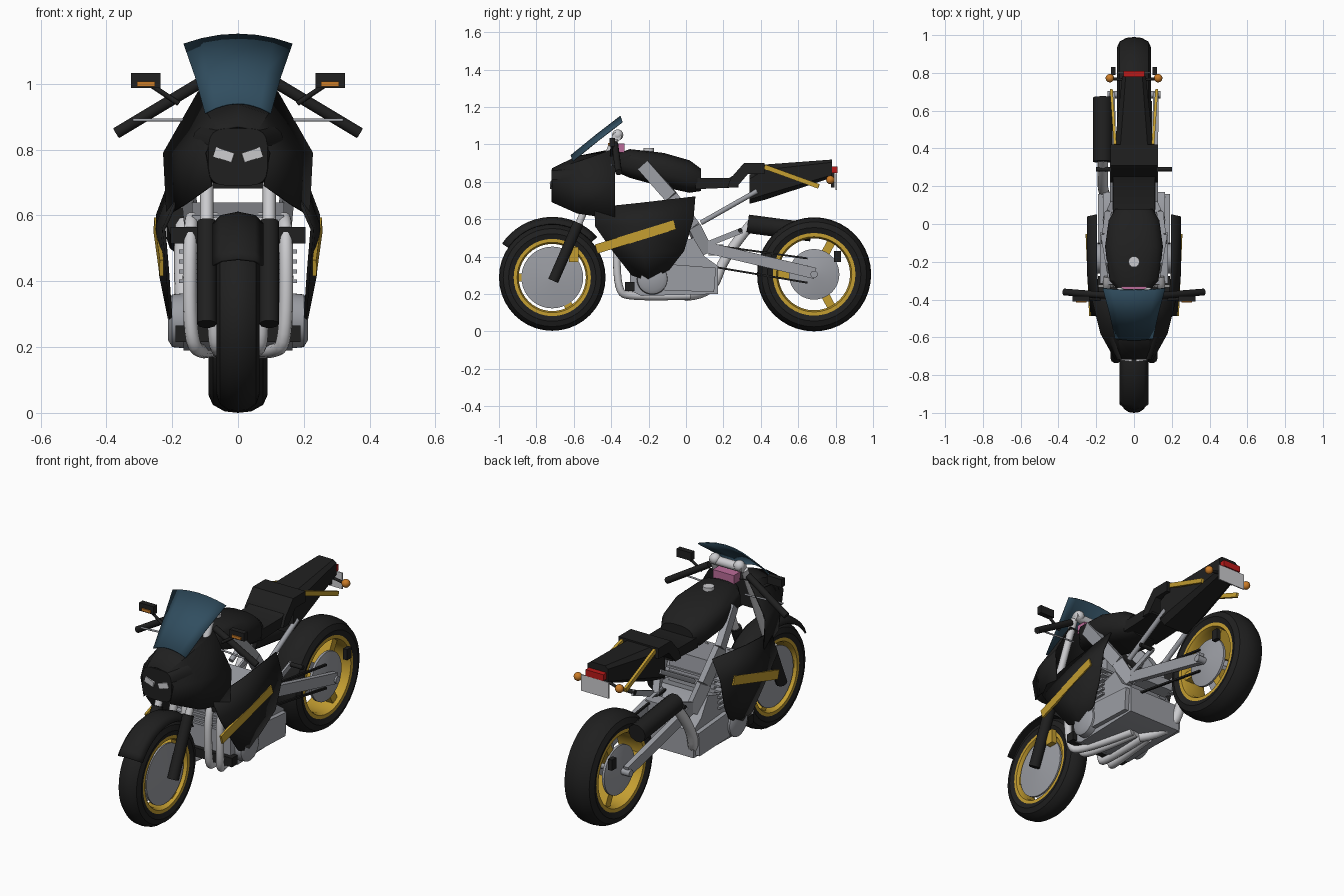
import bpy, bmesh
from math import sin, cos, pi, radians, copysign
from mathutils import Vector, Matrix

cube = bpy.data.objects.get("Cube")
if cube:
    bpy.data.objects.remove(cube, do_unlink=True)


def material(name, *rgb):
    m = bpy.data.materials.new(name)
    m.use_nodes = True
    m.diffuse_color = (*rgb, 1)
    bsdf = next(n for n in m.node_tree.nodes if n.type == 'BSDF_PRINCIPLED')
    bsdf.inputs["Base Color"].default_value = (*rgb, 1)
    return m


black = material("black", .014, .014, .014)
grey = material("metal grey", .33, .34, .37)
silver = material("light silver", .6, .6, .62)
gold = material("gold", .55, .34, .03)
glass = material("smoked blue", .03, .075, .115)
red = material("red", .5, .01, .01)
orange = material("orange", .6, .2, .02)
pink = material("pink", .5, .15, .32)


def add(name, data, mat, mirror):
    ob = bpy.data.objects.new(name, data)
    bpy.context.scene.collection.objects.link(ob)
    data.materials.append(mat)
    if mirror:
        ob.modifiers.new("Mirror", 'MIRROR').use_mirror_merge = False
    return ob


def finish(name, bm, mat, mirror=False, angle=35):
    """Weld, orient and shade a mesh, keeping edges sharper than angle."""
    bmesh.ops.remove_doubles(bm, verts=bm.verts, dist=1e-5)
    bmesh.ops.recalc_face_normals(bm, faces=bm.faces)
    for f in bm.faces:
        f.smooth = True
    for e in bm.edges:
        e.smooth = e.calc_face_angle(0) < radians(angle)
    me = bpy.data.meshes.new(name)
    bm.to_mesh(me)
    bm.free()
    return add(name, me, mat, mirror)


def skin(name, rings, mat, closed=False, loop=False, caps=False, mirror=False, thick=0, angle=35):
    """Join rows of points with quads."""
    bm = bmesh.new()
    rows = [[bm.verts.new(p) for p in r] for r in rings]
    n = len(rows[0])
    for i in range(len(rows) if loop else len(rows) - 1):
        a, b = rows[i], rows[(i + 1) % len(rows)]
        for j in range(n if closed else n - 1):
            k = (j + 1) % n
            bm.faces.new((a[j], a[k], b[k], b[j]))
    if caps:
        bm.faces.new(rows[0])
        bm.faces.new(rows[-1])
    ob = finish(name, bm, mat, mirror, angle)
    if thick:
        s = ob.modifiers.new("Solidify", 'SOLIDIFY')
        s.thickness, s.offset = thick, 0
    return ob


def lathe(name, y, z, profile, mat, closed=False, mirror=False, arc=None, thick=0):
    """Turn (x, radius) points about a sideways axle."""
    a0, a1 = arc or (0, 360)
    steps = 40 if not arc else 16
    angles = [radians(a0 + (a1 - a0) * i / steps) for i in range(steps + (arc is not None))]
    rings = [[(x, y + r * cos(a), z + r * sin(a)) for x, r in profile] for a in angles]
    return skin(name, rings, mat, closed, arc is None, False, mirror, thick)


def hull(name, sections, mat, n=20, power=.75, angle=35):
    """Loft rounded sections given as (y, half width, top, bottom)."""
    def bend(v):
        return copysign(abs(v) ** power, v) if abs(v) > 1e-6 else 0
    rings = [[(w * bend(cos(a)), y, (t + b) / 2 + (t - b) / 2 * bend(sin(a)))
              for a in (2 * pi * (k + .5) / n for k in range(n))] for y, w, t, b in sections]
    return skin(name, rings, mat, closed=True, caps=True, angle=angle)


def prism(name, outline, x0, x1, mat, mirror=False):
    """Extrude a (y, z) side outline from x0 to x1."""
    return skin(name, [[(x, y, z) for y, z in outline] for x in (x0, x1)], mat,
                closed=True, caps=True, mirror=mirror)


def box(name, centre, size, mat, mirror=False):
    bm = bmesh.new()
    bmesh.ops.create_cube(bm, size=1, matrix=Matrix.Translation(centre) @ Matrix.Diagonal((*size, 1)))
    return finish(name, bm, mat, mirror)


def beam(name, a, b, width, height, mat, mirror=True):
    a, b = Vector(a), Vector(b)
    bm = bmesh.new()
    turn = (b - a).to_track_quat('Y', 'Z').to_matrix().to_4x4()
    bmesh.ops.create_cube(bm, size=1, matrix=Matrix.Translation((a + b) / 2) @ turn
                          @ Matrix.Diagonal((width, (b - a).length, height, 1)))
    return finish(name, bm, mat, mirror)


def tube(name, points, radius, mat, mirror=False):
    cu = bpy.data.curves.new(name, 'CURVE')
    cu.dimensions, cu.bevel_depth, cu.bevel_resolution, cu.use_fill_caps = '3D', radius, 3, True
    sp = cu.splines.new('NURBS' if len(points) > 2 else 'POLY')
    sp.points.add(len(points) - 1)
    for p, co in zip(sp.points, points):
        p.co = (*co, 1)
    sp.order_u, sp.use_endpoint_u, sp.resolution_u = 3, True, 5
    return add(name, cu, mat, mirror)


def ball(name, centre, radius, mat, mirror=False):
    bm = bmesh.new()
    bmesh.ops.create_uvsphere(bm, u_segments=12, v_segments=8, radius=radius,
                              matrix=Matrix.Translation(centre))
    return finish(name, bm, mat, mirror)


# Wheels
def wheel(name, y, z, r, w, disc, spokes):
    half = [(.85, .71), (1, .82), (.85, .92), (.45, .985)]
    tyre = [(w * x, r * f) for x, f in half] + [(0, r)] + [(-w * x, r * f) for x, f in reversed(half)]
    lathe(name + "_tyre", y, z, tyre, black, closed=True)
    rim = [(.87, .74), (.87, .66), (.6, .63), (-.6, .63), (-.87, .66), (-.87, .74)]
    lathe(name + "_rim", y, z, [(w * x, r * f) for x, f in rim], gold, closed=True)
    lathe(name + "_disc", y, z, [(w * .6, 0), (w * .6, disc), (w * .75, disc), (w, .03), (w, 0)],
          grey, mirror=True)
    for a in spokes:
        d = Vector((0, cos(radians(a)), sin(radians(a))))
        c = Vector((0, y, z))
        beam(name + "_spoke", c + d * .05, c + d * r * .68, w * 1.3, .045, gold, False)


wheel("front_wheel", -.715, .288, .285, .065, .165, (60, 180, 300))
wheel("rear_wheel", .685, .305, .305, .09, .135, (62, 180, 298))
lathe("front_fender", -.715, .288, [(-.075, .285), (-.05, .31), (0, .32), (.05, .31), (.075, .285)],
      black, arc=(42, 146), thick=.008)

# Fork and steering
tube("fork_lower", [(.095, -.71, .27), (.095, -.575, .58)], .03, black, True)
tube("fork_upper", [(.095, -.58, .56), (.095, -.38, 1.03)], .02, silver, True)
box("front_caliper", (.07, -.6, .41), (.03, .05, .08), gold, True)
tube("gauge_bar", [(-.1, -.37, 1.04), (.1, -.37, 1.04)], .025, silver)
ball("gauge", (.075, -.365, 1.05), .03, silver, True)
box("fork_clamp", (0, -.36, .98), (.13, .06, .05), pink)
tube("handlebar", [(.12, -.38, 1), (.37, -.36, .85)], .018, black, True)
tube("lever", [(.1, -.38, .89), (.32, -.4, .89)], .005, grey, True)
tube("mirror_stem", [(.18, -.4, .94), (.27, -.395, 1)], .008, black, True)
box("mirror", (.28, -.395, 1.01), (.09, .03, .045), black, True)
box("mirror_indicator", (.28, -.412, 1), (.055, .008, .015), orange, True)

# Nose cowl and windscreen
cowl = [(-.715, [(0, .87), (.06, .86), (.1, .79), (.08, .69)]),
        (-.58, [(0, .935), (.09, .905), (.175, .79), (.165, .63)]),
        (-.38, [(0, .96), (.12, .975), (.225, .79), (.215, .6)])]
skin("nose_cowl", [[(x, y, z) for x, z in reversed(s)] + [(-x, y, z) for x, z in s[1:]]
                   for y, s in cowl], black, thick=.006)
hull("nose_front", [(-.718, .09, .865, .69), (-.6, .14, .88, .7)], black, power=.5)
screen = [(-.605, .91, .1), (-.47, 1.02, .13), (-.34, 1.12, .165)]
skin("windscreen", [[(t / 3 * w, y - .01 * (1 - t * t / 9), z + .03 * (1 - t * t / 9))
                     for t in range(-3, 4)] for y, z, w in screen], glass, thick=.006)
beam("headlight", (.015, -.722, .775), (.07, -.715, .793), .012, .03, silver)

# Side fairings with gold stripes
rows = [(.2, [(-.49, .66), (-.25, .685), (.05, .72)]),
        (.245, [(-.485, .56), (-.25, .57), (.04, .6)]),
        (.235, [(-.4, .44), (-.23, .42), (-.01, .43)]),
        (.205, [(-.29, .3), (-.2, .27), (-.09, .33)])]
skin("side_fairing", [[(x - .02 * (y < -.38), y, z) for y, z in r] for x, r in rows], black,
     mirror=True, thick=.01)
beam("fairing_stripe", (.232, -.48, .44), (.25, -.06, .57), .012, .05, gold)

# Tank, seat and tail
hull("fuel_tank", [(-.37, .07, .95, .85), (-.3, .13, .975, .82), (-.12, .155, .955, .77),
                   (.02, .135, .915, .74), (.08, .1, .87, .75)], black)
tube("fuel_cap", [(0, -.2, .95), (0, -.2, .98)], .03, silver)
prism("rider_seat", [(.05, .76), (.05, .82), (.23, .82), (.28, .85), (.28, .77)], -.11, .11, black)
prism("seat_step", [(.22, .77), (.24, .82), (.31, .9), (.42, .9), (.42, .84), (.33, .84), (.27, .77)],
      -.125, .125, black)
hull("tail", [(.34, .11, .84, .68), (.42, .105, .895, .7), (.78, .065, .92, .82)], black,
     n=8, power=.4, angle=20)
beam("tail_rail", (.1, .42, .88), (.12, .71, .775), .015, .025, gold)
box("tail_light", (0, .795, .865), (.11, .03, .035), red)
tube("indicator_stem", [(.03, .76, .83), (.12, .77, .81)], .008, black, True)
ball("indicator", (.128, .772, .81), .023, orange, True)
box("plate_bracket", (0, .785, .81), (.05, .02, .08), black)
box("number_plate", (0, .803, .8), (.17, .006, .09), silver)

# Frame and swingarm
spar = [(.13, -.23, .89), (.155, -.08, .72), (.14, .04, .56), (.11, .11, .42)]
for a, b in zip(spar, spar[1:]):
    beam("frame_spar", a, b, .035, .07, grey)
tube("subframe_strut", [(.1, .08, .58), (.1, .38, .75)], .014, grey, True)
beam("swingarm", (.11, .06, .46), (.115, .69, .31), .03, .06, grey)
box("swingarm_bridge", (0, .16, .435), (.22, .08, .06), grey)
tube("rear_axle", [(-.14, .685, .305), (.14, .685, .305)], .02, grey)
for z0, z1 in ((.48, .39), (.37, .26)):
    beam("chain_run", (.09, 0, z0), (.09, .65, z1), .012, .01, black, False)
box("rear_caliper", (.11, .81, .4), (.025, .04, .06), black, True)
tube("foot_peg", [(.11, .29, .54), (.2, .29, .54)], .012, black, True)
beam("peg_hanger", (.12, .1, .46), (.12, .3, .54), .012, .03, grey)

# Engine
prism("crankcase", [(-.3, .22), (-.24, .19), (.17, .2), (.17, .35), (.1, .4), (.04, .5), (-.3, .4)],
      -.165, .165, grey)
prism("cylinder_head", [(-.3, .38), (-.04, .38), (-.06, .64), (-.32, .6)], -.14, .14, grey)
for i in range(6):
    box("cooling_fin", (0, -.18, .4 + i * .03), (.36, .27, .012), grey)
lathe("crank_cover", -.18, .28, [(.15, .085), (.2, .08), (.212, .06), (.212, 0)], grey, mirror=True)
prism("clutch_cover", [(-.12, .22), (.15, .21), (.16, .34), (-.1, .36)], .15, .19, grey, True)
box("radiator", (0, -.345, .54), (.41, .03, .05), black)
box("belly_pan", (0, -.3, .24), (.38, .05, .05), black)

# Exhaust
for x in (-.14, -.07, .07, .14):
    tube("header_pipe", [(x, -.28, .59), (x * 1.05, -.37, .57), (x * 1.05, -.37, .22),
                         (x * .8, -.3, .18), (x * .4 - .03, .02, .19)], .021, silver)
tube("collector_pipe", [(-.04, 0, .19), (-.15, .14, .2), (-.17, .2, .4), (-.165, .35, .575)],
     .028, silver)
tube("muffler", [(-.165, .33, .575), (-.165, .67, .53)], .052, black)
